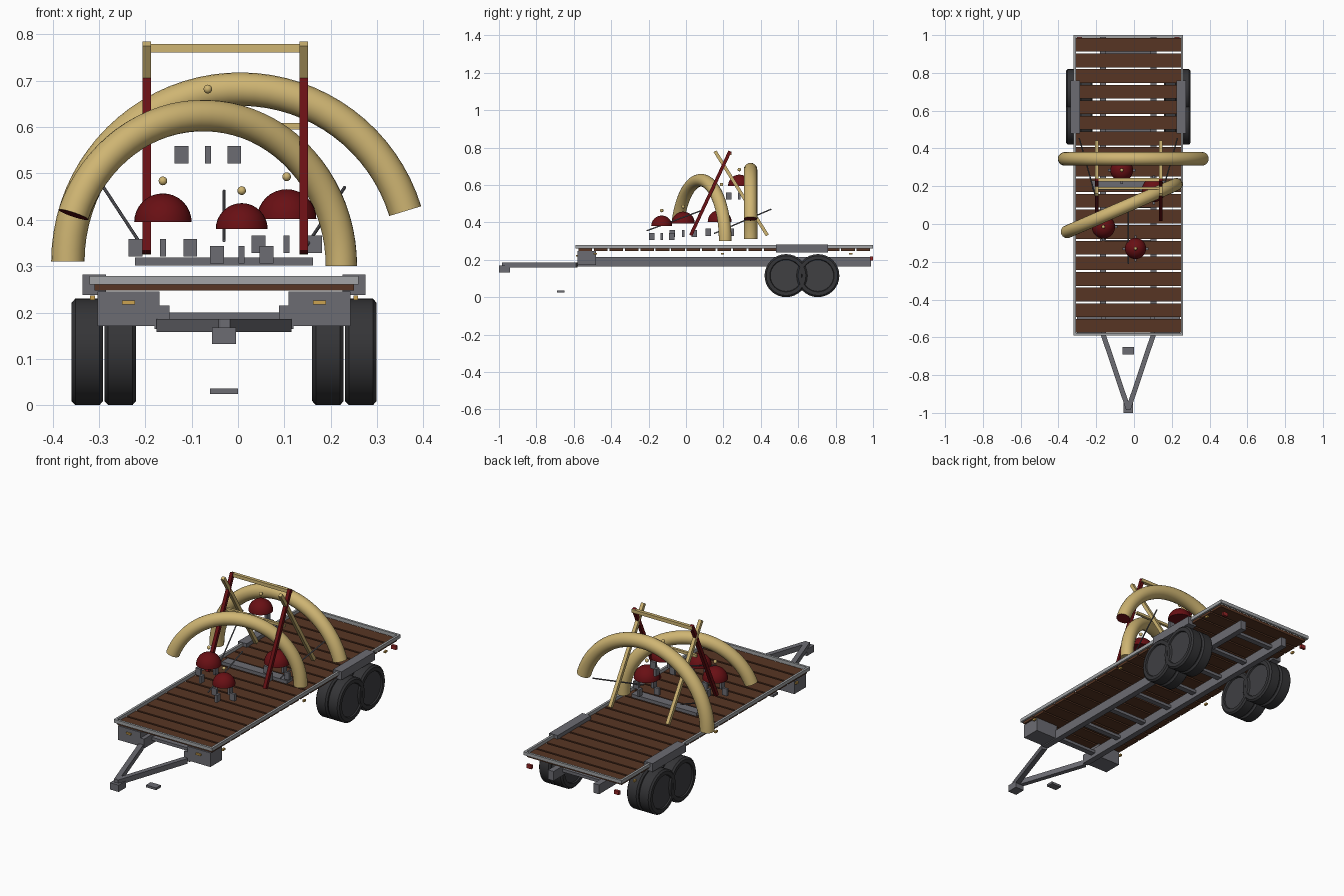
import bpy, bmesh, math
from mathutils import Vector, Matrix

if "Cube" in bpy.data.objects:
    bpy.data.objects.remove(bpy.data.objects["Cube"])

CX = -0.03  # trailer centre line


def material(name, r, g, b):
    m = bpy.data.materials.new(name)
    m.use_nodes = True
    m.diffuse_color = (r, g, b, 1)
    m.node_tree.nodes["Principled BSDF"].inputs["Base Color"].default_value = (r, g, b, 1)
    return m


STEEL = material("frame grey", 0.15, 0.15, 0.17)
TRIM = material("light grey trim", 0.36, 0.37, 0.38)
WOOD = material("brown wood", 0.095, 0.036, 0.017)
GOLD = material("pale gold", 0.62, 0.46, 0.17)
RED = material("dark red", 0.14, 0.005, 0.007)
TYRE = material("tyre black", 0.035, 0.035, 0.038)
HUB = material("hub grey", 0.05, 0.05, 0.055)
AMBER = material("amber lamp", 0.6, 0.36, 0.08)
LAMP = material("red lamp", 0.3, 0.02, 0.02)


def finish(name, bm, mats, smooth=False):
    bmesh.ops.recalc_face_normals(bm, faces=bm.faces)
    me = bpy.data.meshes.new(name)
    bm.to_mesh(me)
    bm.free()
    for m in mats:
        me.materials.append(m)
    ob = bpy.data.objects.new(name, me)
    bpy.context.collection.objects.link(ob)
    if smooth:
        bpy.ops.object.select_all(action='DESELECT')
        ob.select_set(True)
        bpy.context.view_layer.objects.active = ob
        bpy.ops.object.shade_smooth_by_angle(angle=math.radians(40))
    return ob


def box(name, centre, size, mat):
    bm = bmesh.new()
    bmesh.ops.create_cube(bm, size=1, matrix=Matrix.Translation(centre) @ Matrix.Diagonal((*size, 1)))
    return finish(name, bm, [mat])


def beam(name, a, b, width, height, mat, sides=4):
    """Straight bar between two points, square or round."""
    a, b = Vector(a), Vector(b)
    d = b - a
    place = Matrix.Translation((a + b) / 2) @ d.to_track_quat('Z', 'Y').to_matrix().to_4x4()
    bm = bmesh.new()
    if sides == 4:
        bmesh.ops.create_cube(bm, size=1, matrix=place @ Matrix.Diagonal((width, height, d.length, 1)))
    else:
        bmesh.ops.create_cone(bm, cap_ends=True, segments=sides, radius1=width / 2,
                              radius2=width / 2, depth=d.length, matrix=place)
    return finish(name, bm, [mat], sides > 4)


# Deck planks and edge trim
N, Y0, Y1 = 19, -0.58, 0.99
pitch = (Y1 - Y0) / N
for i in range(N):
    box("deck_plank", (CX, Y0 + (i + 0.5) * pitch, 0.255), (0.56, pitch - 0.01, 0.015), WOOD)
for s in (-1, 1):
    box("side_trim", (CX + s * 0.284, 0.205, 0.27), (0.012, 1.59, 0.018), TRIM)
for y in (Y0 - 0.004, Y1 + 0.004):
    box("end_trim", (CX, y, 0.27), (0.56, 0.012, 0.018), TRIM)

# Chassis
for i in range(8):
    box("cross_member", (CX, -0.5 + i * 0.2, 0.192), (0.25, 0.03, 0.016), STEEL)
box("coupler", (CX, -0.97, 0.15), (0.052, 0.06, 0.036), STEEL)
box("coupler_top", (CX, -0.965, 0.175), (0.026, 0.035, 0.02), STEEL)
box("jack_foot", (CX, -0.67, 0.03), (0.06, 0.04, 0.012), STEEL)
for s in (-1, 1):
    box("chassis_rail", (CX + s * 0.134, 0.205, 0.19), (0.032, 1.57, 0.05), STEEL)
    box("front_locker", (CX + s * 0.206, -0.53, 0.208), (0.134, 0.1, 0.075), STEEL)
    box("fender", (CX + s * 0.28, 0.62, 0.26), (0.05, 0.28, 0.044), STEEL)
    beam("drawbar", (CX + s * 0.133, -0.585, 0.172), (CX, -0.98, 0.172), 0.026, 0.028, STEEL)
    # Lamps
    box("front_lamp", (CX + s * 0.206, -0.584, 0.222), (0.028, 0.008, 0.009), AMBER)
    box("tail_lamp", (CX + s * 0.258, 0.992, 0.206), (0.028, 0.014, 0.02), LAMP)
    for y in (-0.485, 0.195, 0.88):
        box("side_lamp", (CX + s * 0.284, y, 0.232), (0.01, 0.018, 0.01), AMBER)


def wheel(x, y):
    """Lathed tyre with recessed hub discs."""
    profile = [(0, -0.027), (0.084, -0.027), (0.087, -0.034), (0.106, -0.034), (0.115, -0.026)]
    profile += [(r, -w) for r, w in reversed(profile)]
    bm = bmesh.new()
    vs = [bm.verts.new((w, r, 0)) for r, w in profile]
    es = [bm.edges.new(p) for p in zip(vs, vs[1:])]
    bmesh.ops.spin(bm, geom=vs + es, cent=(0, 0, 0), axis=(1, 0, 0), angle=math.tau, steps=32)
    bmesh.ops.remove_doubles(bm, verts=bm.verts, dist=1e-5)
    for f in bm.faces:
        if f.calc_center_median().yz.length < 0.08:
            f.material_index = 1
    bmesh.ops.translate(bm, verts=bm.verts, vec=(x, y, 0.115))
    finish("wheel", bm, [TYRE, HUB], True)


for s in (-1, 1):
    for off in (0.224, 0.295):
        for y in (0.535, 0.705):
            wheel(CX + s * off, y)


def arch(name, centre, yaw, radius, thick, start, end, red_end):
    """Curved tusk-like tube standing on the deck, with one raised end."""
    out = Vector((math.cos(yaw), math.sin(yaw), 0))
    side = Vector((-out.y, out.x, 0))
    bm = bmesh.new()
    rings = []
    for i in range(37):
        a = math.radians(start + (end - start) * i / 36)
        radial = out * math.cos(a) + Vector((0, 0, math.sin(a)))
        mid = Vector(centre) + radial * radius
        rings.append([bm.verts.new(mid + thick * (radial * math.cos(t) + side * math.sin(t)))
                      for t in (math.tau * k / 20 for k in range(20))])
    for r1, r2 in zip(rings, rings[1:]):
        for k in range(20):
            j = (k + 1) % 20
            bm.faces.new((r1[k], r1[j], r2[j], r2[k]))
    caps = [bm.faces.new(rings[0]), bm.faces.new(rings[-1])]
    caps[red_end].material_index = 1
    finish(name, bm, [GOLD, RED], True)


arch("back_arch", (0.005, 0.345, 0.31), 0, 0.372, 0.036, 17, 180, 0)
arch("front_arch", (-0.075, 0.08, 0.3), math.radians(23.5), 0.325, 0.034, 0, 160, 1)

# Crossed-leg frame
for x in (-0.197, 0.142):
    beam("red_leg", (x, 0.025, 0.33), (x, 0.235, 0.78), 0.018, 0.018, RED)
    beam("gold_leg", (x, 0.435, 0.33), (x, 0.155, 0.78), 0.018, 0.018, GOLD)
beam("top_bar", (-0.205, 0.235, 0.77), (0.15, 0.235, 0.77), 0.018, 0.018, GOLD)
beam("lower_bar", (-0.197, 0.19, 0.602), (0.142, 0.19, 0.602), 0.014, 0.014, GOLD)
box("base_plate", (CX, 0.205, 0.31), (0.384, 0.05, 0.018), STEEL)

# Thin rods
beam("centre_rod", (CX, -0.21, 0.355), (CX, 0.08, 0.462), 0.007, 0.007, STEEL, 8)
for s in (-1, 1):
    beam("side_rod", (CX + s * 0.175, 0.15, 0.34), (CX + s * 0.26, 0.455, 0.47), 0.007, 0.007, STEEL, 8)


def dome(x, y, z, r):
    """Half-sphere drum with a ball above and four small feet."""
    bm = bmesh.new()
    bmesh.ops.create_uvsphere(bm, u_segments=28, v_segments=16, radius=r)
    cut = bmesh.ops.bisect_plane(bm, geom=bm.verts[:] + bm.edges[:] + bm.faces[:], dist=1e-5,
                                 plane_co=(0, 0, 0), plane_no=(0, 0, -1), clear_outer=True)
    bmesh.ops.holes_fill(bm, edges=[e for e in bm.edges if e.is_boundary], sides=0)
    bmesh.ops.translate(bm, verts=bm.verts, vec=(x, y, z))
    finish("dome", bm, [RED], True)
    bm = bmesh.new()
    bmesh.ops.create_uvsphere(bm, u_segments=14, v_segments=8, radius=0.0095,
                              matrix=Matrix.Translation((x, y, z + r + 0.027)))
    finish("dome_ball", bm, [GOLD], True)
    for k in range(4):
        dx, dy = round(math.cos(k * math.pi / 2)), round(math.sin(k * math.pi / 2))
        box("dome_foot", (x + dx * r * 0.95, y + dy * r * 0.95, z - 0.055),
            (0.03 if dx else 0.013, 0.03 if dy else 0.013, 0.038), STEEL)


dome(-0.162, -0.015, 0.395, 0.062)
dome(0.008, -0.13, 0.38, 0.056)
dome(0.105, 0.18, 0.402, 0.064)
dome(-0.065, 0.285, 0.595, 0.06)
